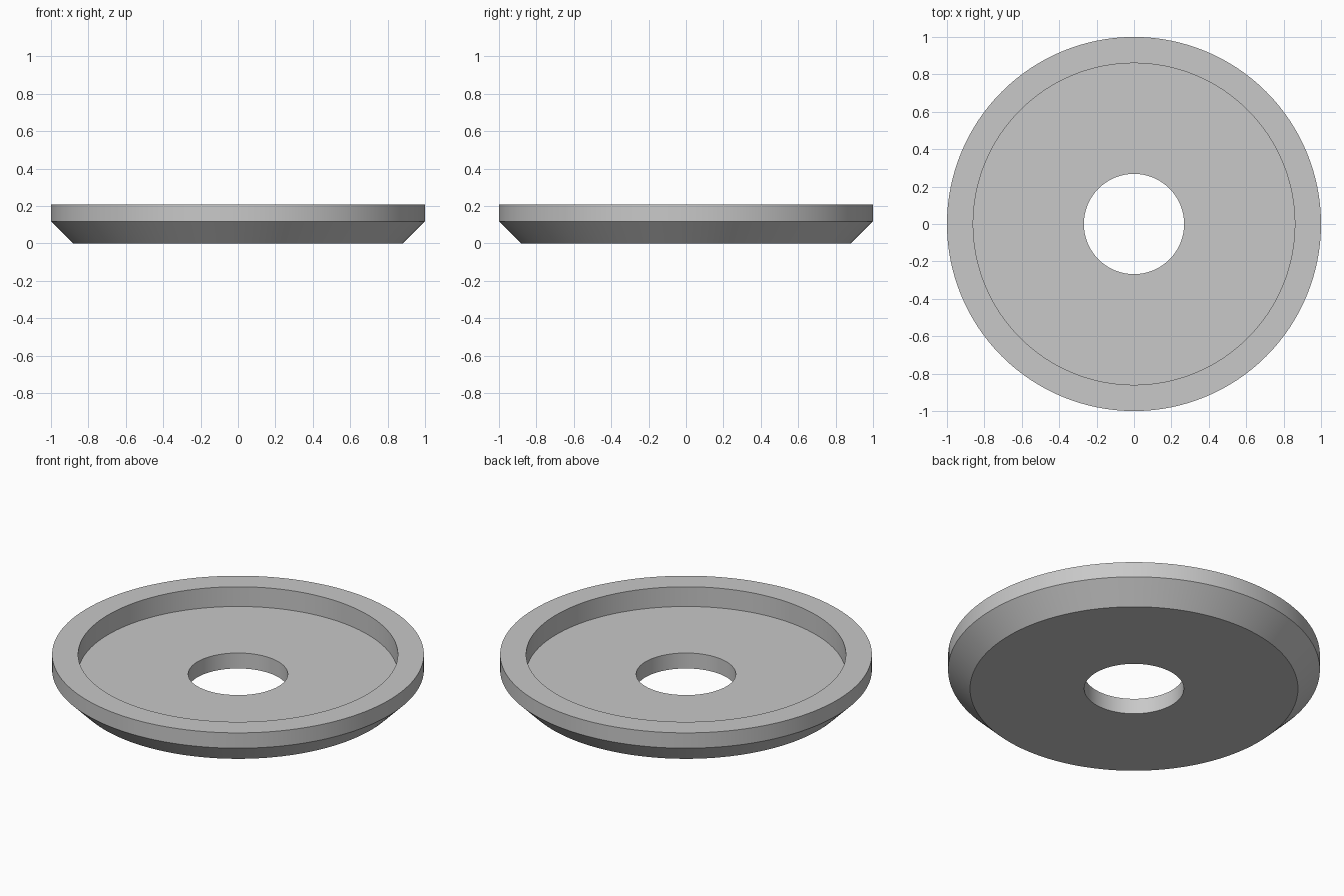
import bpy, bmesh, math

if "Cube" in bpy.data.objects:
    bpy.data.objects.remove(bpy.data.objects["Cube"])

SEGMENTS = 128

# Closed cross-section (radius, height), revolved around z
PROFILE = [
    (0.268, 0.0),     # hole, underside
    (0.882, 0.0),     # bottom edge
    (1.0, 0.118),     # top of the chamfer
    (1.0, 0.209),     # outer rim
    (0.86, 0.209),    # inner rim
    (0.86, 0.092),    # recess floor
    (0.268, 0.092),   # hole, upper side
]

grey = bpy.data.materials.new("light_grey")
grey.diffuse_color = (0.58, 0.58, 0.58, 1.0)
grey.use_nodes = True
grey.node_tree.nodes["Principled BSDF"].inputs["Base Color"].default_value = grey.diffuse_color

# Dished washer body
bm = bmesh.new()
rings = []
for i in range(SEGMENTS):
    a = 2 * math.pi * i / SEGMENTS
    rings.append([bm.verts.new((r * math.cos(a), r * math.sin(a), z)) for r, z in PROFILE])
for i in range(SEGMENTS):
    cur, nxt = rings[i], rings[(i + 1) % SEGMENTS]
    for j in range(len(PROFILE)):
        k = (j + 1) % len(PROFILE)
        bm.faces.new((cur[j], nxt[j], nxt[k], cur[k]))
bmesh.ops.recalc_face_normals(bm, faces=bm.faces)

mesh = bpy.data.meshes.new("dished_washer")
bm.to_mesh(mesh)
bm.free()
mesh.materials.append(grey)
washer = bpy.data.objects.new("dished_washer", mesh)
bpy.context.collection.objects.link(washer)

# Smooth round walls, sharp rims
bpy.context.view_layer.objects.active = washer
washer.select_set(True)
bpy.ops.object.shade_smooth_by_angle(angle=math.radians(30))
